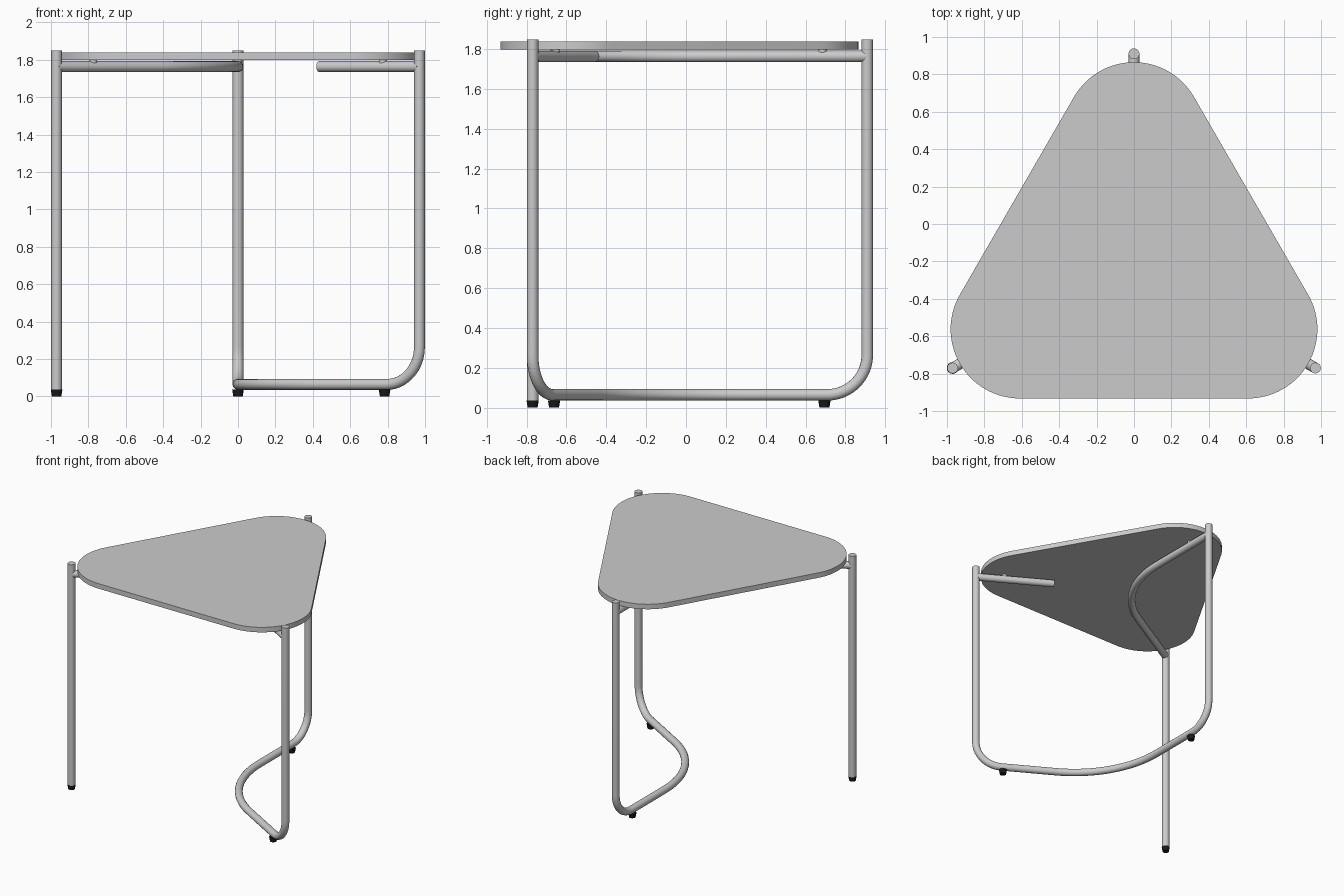
import bpy, bmesh, math
from mathutils import Vector

if "Cube" in bpy.data.objects:
    bpy.data.objects.remove(bpy.data.objects["Cube"])

R = 0.029                      # tube radius
HUB = Vector((0, -0.21, 0))    # centre of the triangle
SPAN = 1.12                    # hub to leg distance
LEG_TOP, LOW_Z, HIGH_Z = 1.848, 0.064, 1.763
DIRS = {n: Vector((math.cos(math.radians(a)), math.sin(math.radians(a)), 0))
        for n, a in (("right", -30), ("back", 90), ("left", 210))}


def at(name, dist, z):
    return HUB + DIRS[name] * dist + Vector((0, 0, z))


def finish(ob, angle=35):
    bpy.ops.object.select_all(action='DESELECT')
    ob.select_set(True)
    bpy.context.view_layer.objects.active = ob
    if ob.type == 'CURVE':
        bpy.ops.object.convert(target='MESH')
    bpy.ops.object.shade_smooth_by_angle(angle=math.radians(angle))


def fillet(pts, radii, steps=16):
    out = [pts[0]]
    for a, p, b, r in zip(pts, pts[1:], pts[2:], radii):
        u, v = (a - p).normalized(), (b - p).normalized()
        half = u.angle(v) / 2
        c = p + (u + v).normalized() * (r / math.sin(half))
        s = p + u * (r / math.tan(half)) - c
        e = p + v * (r / math.tan(half)) - c
        th = s.angle(e)
        for i in range(steps + 1):
            t = i / steps
            out.append(c + (s * math.sin((1 - t) * th) + e * math.sin(t * th)) / math.sin(th))
    return out + [pts[-1]]


def tube(name, pts):
    cu = bpy.data.curves.new(name, 'CURVE')
    cu.dimensions = '3D'
    cu.bevel_depth, cu.bevel_resolution, cu.use_fill_caps = R, 6, True
    sp = cu.splines.new('POLY')
    sp.points.add(len(pts) - 1)
    for q, p in zip(sp.points, pts):
        q.co = (*p, 1)
    ob = bpy.data.objects.new(name, cu)
    bpy.context.collection.objects.link(ob)
    finish(ob)


def cone(name, loc, r1, r2, z0, z1, mat=None):
    bpy.ops.mesh.primitive_cone_add(vertices=32, radius1=r1, radius2=r2, depth=z1 - z0,
                                    location=(loc.x, loc.y, (z0 + z1) / 2))
    ob = bpy.context.object
    ob.name = name
    if mat:
        ob.data.materials.append(mat)
    finish(ob)


# Table top: rounded triangle slab
bm = bmesh.new()
verts = []
for name, d in DIRS.items():
    c = HUB + d * 0.705
    mid = math.atan2(d.y, d.x)
    for i in range(33):
        a = mid + math.radians(-60 + 120 * i / 32)
        verts.append(bm.verts.new((c.x + 0.37 * math.cos(a), c.y + 0.37 * math.sin(a), 1.797)))
face = bm.faces.new(verts)
ext = bmesh.ops.extrude_face_region(bm, geom=[face])
bmesh.ops.translate(bm, vec=(0, 0, 0.041),
                    verts=[g for g in ext["geom"] if isinstance(g, bmesh.types.BMVert)])
bmesh.ops.recalc_face_normals(bm, faces=bm.faces)
me = bpy.data.meshes.new("table_top")
bm.to_mesh(me)
bm.free()
top = bpy.data.objects.new("table_top", me)
bpy.context.collection.objects.link(top)
finish(top)

# Right and back legs joined by one bent floor tube
tube("floor_frame", fillet(
    [at("right", SPAN, LEG_TOP), at("right", SPAN, LOW_Z), at("right", 0, LOW_Z),
     at("back", SPAN, LOW_Z), at("back", SPAN, LEG_TOP)], [0.2, 0.84, 0.2]))

# Straight left leg
tube("left_leg", [at("left", SPAN, 0.03), at("left", SPAN, LEG_TOP)])

# Bent rail under the top from left leg to back leg, and short right rail
tube("upper_rail", fillet([at("left", SPAN, HIGH_Z), at("left", 0, HIGH_Z),
                           at("back", SPAN, HIGH_Z)], [0.84], 32))
tube("right_rail", [at("right", SPAN, HIGH_Z), at("right", 0.5, HIGH_Z)])

# Black feet
black = bpy.data.materials.new("black_rubber")
black.diffuse_color = (0.01, 0.01, 0.01, 1)
black.use_nodes = True
black.node_tree.nodes["Principled BSDF"].inputs["Base Color"].default_value = black.diffuse_color
for name, dist in (("right", 0.905), ("back", 0.905), ("left", SPAN)):
    cone(name + "_foot", at(name, dist, 0), 0.025, 0.031, 0, 0.036, black)

# Small mounting pads between rails and top
for name in DIRS:
    cone(name + "_pad", at(name, 0.895, 0), 0.022, 0.022, 1.775, 1.799)
